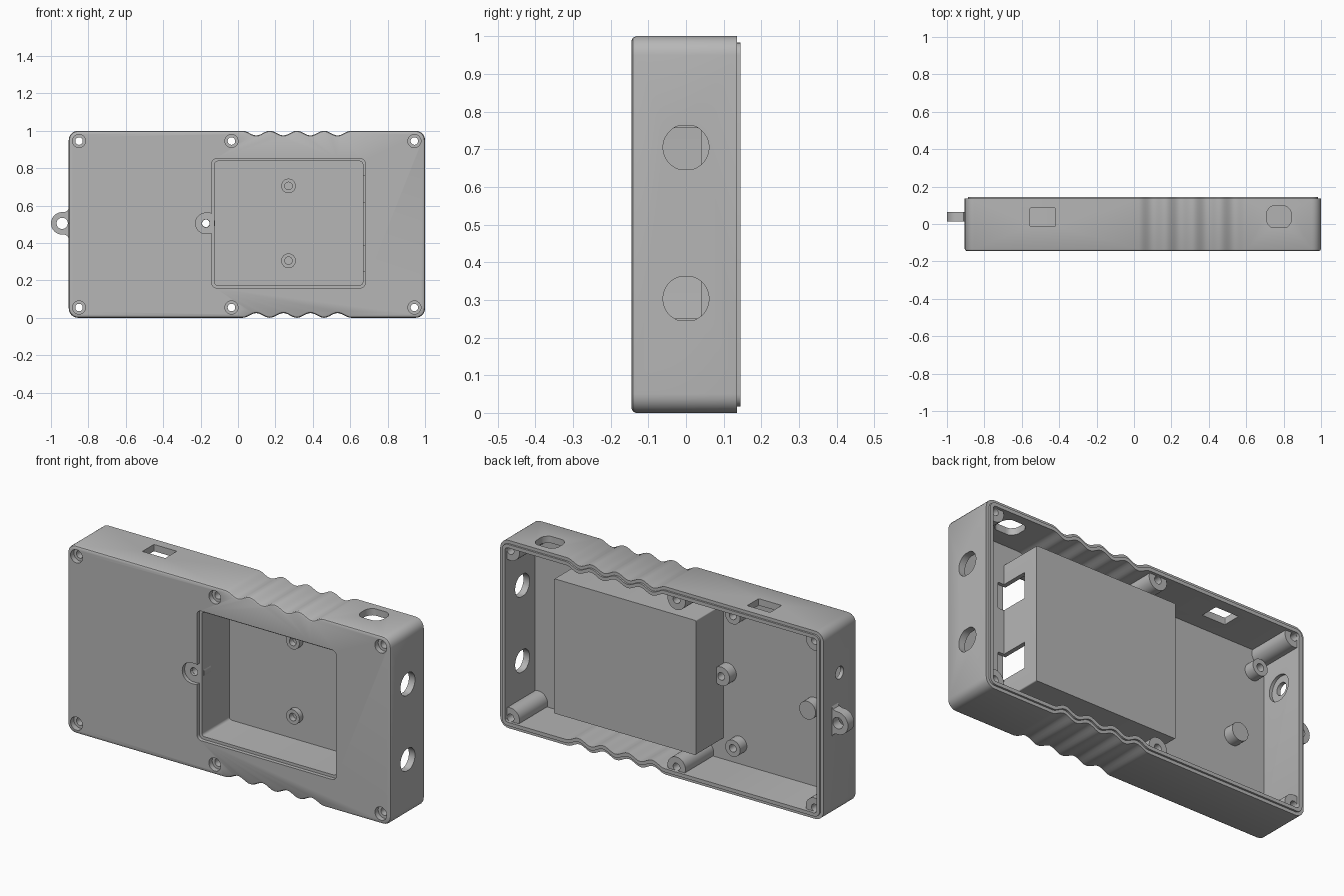
import bpy, bmesh, math

if "Cube" in bpy.data.objects:
    bpy.data.objects.remove(bpy.data.objects["Cube"], do_unlink=True)

GREY = (0.47, 0.47, 0.47, 1)
plastic = bpy.data.materials.new("grey plastic")
plastic.use_nodes = True
plastic.diffuse_color = GREY
plastic.node_tree.nodes["Principled BSDF"].inputs["Base Color"].default_value = GREY

FRONT, FLOOR, RIM, LIP = -0.145, -0.107, 0.135, 0.145
PLACE = {"X": lambda u, v, w: (w, u, v),
         "Y": lambda u, v, w: (u, w, v),
         "Z": lambda u, v, w: (u, v, w)}


def loft(name, sections, axis="Y"):
    """Skin a closed solid through (depth, loop) sections along an axis."""
    bm = bmesh.new()
    rings = [[bm.verts.new(PLACE[axis](u, v, w)) for u, v in loop] for w, loop in sections]
    n = len(rings[0])
    for a, b in zip(rings, rings[1:]):
        for i in range(n):
            j = (i + 1) % n
            bm.faces.new((a[i], a[j], b[j], b[i]))
    bm.faces.new(rings[0])
    bm.faces.new(rings[-1][::-1])
    bmesh.ops.recalc_face_normals(bm, faces=bm.faces)
    mesh = bpy.data.meshes.new(name)
    bm.to_mesh(mesh)
    bm.free()
    mesh.materials.append(plastic)
    obj = bpy.data.objects.new(name, mesh)
    bpy.context.scene.collection.objects.link(obj)
    return obj


def prism(name, loop, start, end, axis="Y"):
    return loft(name, [(start, loop), (end, loop)], axis)


def circle(u, v, r, n=32, flat_u=1, flat_v=1):
    pts = []
    for i in range(n):
        a = math.tau * (i + 0.5) / n
        pts.append((u + max(-flat_u, min(flat_u, r * math.cos(a))),
                    v + max(-flat_v, min(flat_v, r * math.sin(a)))))
    return pts


def arc(u, v, r, start, n=6):
    angles = [math.radians(start + 90 * i / n) for i in range(n + 1)]
    return [(u + r * math.cos(a), v + r * math.sin(a)) for a in angles]


def rounded(u0, u1, v0, v1, r):
    return (arc(u1 - r, v1 - r, r, 0) + arc(u0 + r, v1 - r, r, 90)
            + arc(u0 + r, v0 + r, r, 180) + arc(u1 - r, v0 + r, r, 270))


def case_outline(d):
    """Rounded case outline with finger grips, shrunk by d."""
    r = max(0.05 - d, 0.012)
    x0, x1, z0, z1 = -0.905 + d, 1 - d, d, 1 - d
    count, g0, g1 = 48, 0.025, 0.605
    grip = []
    for i in range(count + 1):
        t = i / count
        grip.append((g0 + (g1 - g0) * t, 0.0125 * (1 - math.cos(math.tau * 4 * t))))
    return (arc(x1 - r, z1 - r, r, 0) + [(x, z1 - h) for x, h in reversed(grip)]
            + arc(x0 + r, z1 - r, r, 90) + arc(x0 + r, z0 + r, r, 180)
            + [(x, z0 + h) for x, h in grip] + arc(x1 - r, z0 + r, r, 270))


def boolean(obj, tool, operation="DIFFERENCE"):
    mod = obj.modifiers.new("cut", "BOOLEAN")
    mod.operation, mod.solver, mod.object = operation, "EXACT", tool
    bpy.context.view_layer.objects.active = obj
    bpy.ops.object.modifier_apply(modifier=mod.name)
    bpy.data.objects.remove(tool, do_unlink=True)


def cut(obj, loop, start, end, axis="Y"):
    boolean(obj, prism("cutter", loop, start, end, axis))


def post(name, x, z, r, start, end, hole=0, hole_start=None):
    obj = prism(name, circle(x, z, r), start, end)
    if hole:
        cut(obj, circle(x, z, hole), start - 0.01 if hole_start is None else hole_start, end + 0.01)
    return obj


# Case shell: outer wall, stepped sealing lip and open cavity in one skin
shell = loft("case_shell", [(y, case_outline(d)) for y, d in (
    (FRONT, 0.012), (FRONT + 0.004, 0.004), (FRONT + 0.012, 0),
    (RIM, 0), (RIM, 0.017), (LIP, 0.017), (LIP, 0.036), (FLOOR, 0.036))])

# Battery opening: cover recess with screw tab, then the through opening
cut(shell, rounded(-0.14, 0.68, 0.16, 0.85, 0.025), -0.2, FRONT + 0.02)
TAB_X, TAB_Z = -0.172, 0.505
cut(shell, rounded(TAB_X - 0.055, -0.1, TAB_Z - 0.055, TAB_Z + 0.055, 0.054), -0.2, FRONT + 0.02)
cut(shell, circle(TAB_X, TAB_Z, 0.021), -0.2, 0)
cut(shell, rounded(-0.125, 0.667, 0.175, 0.837, 0.015), -0.2, 0)

# Battery bay: a tub behind the opening
bay = prism("battery_bay", rounded(-0.145, 0.69, 0.145, 0.862, 0.006), FLOOR - 0.004, 0.125)
cut(bay, rounded(-0.125, 0.667, 0.175, 0.837, 0.015), -0.2, 0.105)

# Latch slots beside the bay
for z in (0.25, 0.62):
    slot = rounded(0.65, 0.725, z, z + 0.137, 0.004)
    cut(shell, slot, FRONT + 0.02, 0)
    cut(bay, slot, -0.2, 0.04)

# Raised bosses on the bay floor
for side, z in (("upper", 0.705), ("lower", 0.305)):
    post(side + "_bay_boss", 0.27, z, 0.039, 0.075, 0.108, 0.02)

# Case screws: counterbored holes with full depth pillars
for column, x in (("right", -0.85), ("middle", -0.035), ("left", 0.943)):
    for side, z in (("upper", 0.945), ("lower", 0.055)):
        cut(shell, circle(x, z, 0.035), -0.2, FRONT + 0.028)
        cut(shell, circle(x, z, 0.02), -0.2, 0.2)
        post(f"{side}_{column}_screw_pillar", x, z, 0.053, FLOOR - 0.004, RIM - 0.005, 0.02)

# Board posts
for column, x in (("right", -0.8), ("inner", -0.24)):
    for side, z in (("upper", 0.845), ("lower", 0.14)):
        post(f"{side}_{column}_board_post", x, z, 0.044, FLOOR - 0.004, -0.05, 0.02, FLOOR + 0.01)

# Cover screw boss and plain support peg
post("cover_screw_boss", TAB_X, TAB_Z, 0.05, FLOOR - 0.004, -0.05, 0.02, -0.2)
bpy.data.objects["cover_screw_boss"].name = "cover_screw_boss"
post("support_peg", -0.68, 0.46, 0.048, FLOOR - 0.004, -0.05)

# Connector holes in the left end wall
for z in (0.705, 0.303):
    cut(shell, circle(0, z, 0.061, flat_v=0.058), 0.9, 1.1, "X")

# Cable hole in the right end wall, with a shallow recess inside
cut(shell, circle(0, 0.74, 0.033), -1, -0.8, "X")
cut(shell, circle(0, 0.74, 0.068), -0.885, -0.8, "X")

# Port and switch openings in the top wall
cut(shell, rounded(-0.555, -0.42, -0.012, 0.085, 0.004), 0.9, 1.1, "Z")
cut(shell, circle(0.775, 0.038, 0.07, flat_u=0.066, flat_v=0.058), 0.9, 1.1, "Z")

# Lanyard lug with flared root
LUG_X, LUG_Z = -0.94, 0.505
root = [(-0.925, 0.061), (-0.912, 0.067), (-0.905, 0.08), (-0.885, 0.08)]
lug_loop = ([(x, LUG_Z + h) for x, h in reversed(root)]
            + arc(LUG_X, LUG_Z, 0.06, 90, 10) + arc(LUG_X, LUG_Z, 0.06, 180, 10)[1:]
            + [(x, LUG_Z - h) for x, h in root])
lug = prism("lanyard_lug", lug_loop, 0.013, 0.065)
cut(lug, circle(LUG_X, LUG_Z, 0.03), -0.1, 0.2)

# Smooth curved walls, keep edges crisp
for obj in bpy.context.scene.objects:
    obj.select_set(obj.type == "MESH")
bpy.context.view_layer.objects.active = shell
bpy.ops.object.shade_smooth_by_angle(angle=math.radians(30))
